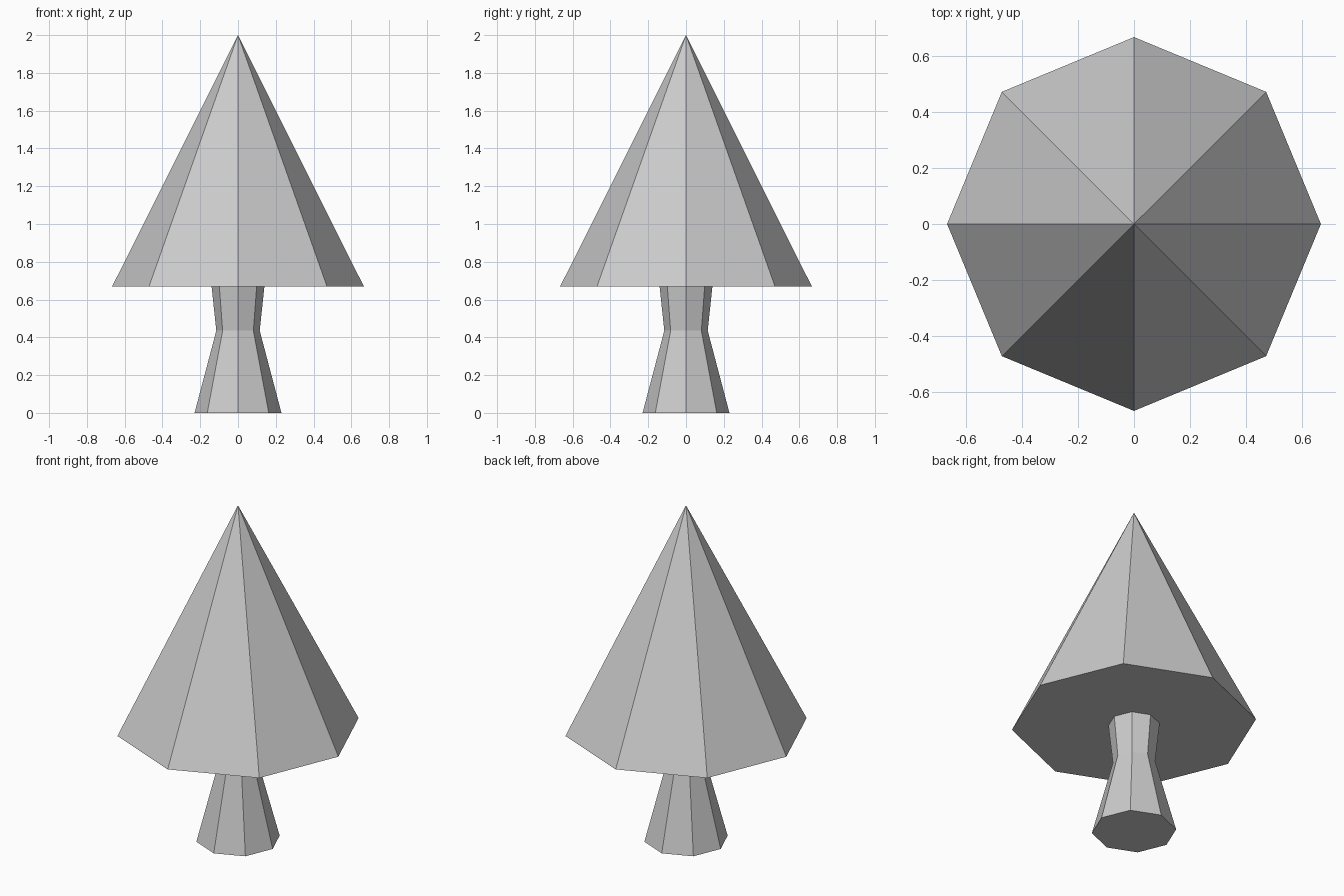
import bpy
import bmesh
from math import cos, sin, tau

if "Cube" in bpy.data.objects:
    bpy.data.objects.remove(bpy.data.objects["Cube"])

SIDES = 8

grey = bpy.data.materials.new("plain grey")
grey.use_nodes = True
colour = (0.6, 0.6, 0.6, 1)
grey.diffuse_color = colour
grey.node_tree.nodes["Principled BSDF"].inputs["Base Color"].default_value = colour


def lathe(name, profile):
    """Flat-sided solid from (radius, height) rings; radius 0 makes a point."""
    bm = bmesh.new()
    rings = []
    for r, z in profile:
        count = SIDES if r else 1
        rings.append([bm.verts.new((r * cos(tau * i / SIDES), r * sin(tau * i / SIDES), z))
                      for i in range(count)])
    for low, high in zip(rings, rings[1:]):
        for i in range(SIDES):
            j = (i + 1) % SIDES
            top = [high[j], high[i]] if len(high) > 1 else [high[0]]
            bm.faces.new([low[i], low[j]] + top)
    # Close the open ends
    bm.faces.new(rings[0][::-1])
    if len(rings[-1]) > 1:
        bm.faces.new(rings[-1])
    mesh = bpy.data.meshes.new(name)
    bm.to_mesh(mesh)
    bm.free()
    mesh.materials.append(grey)
    obj = bpy.data.objects.new(name, mesh)
    bpy.context.collection.objects.link(obj)
    return obj


# Waisted trunk, flaring at the foot and slightly at the top
lathe("trunk", [(0.23, 0), (0.115, 0.435), (0.14, 0.672)])

# Pointed foliage
lathe("foliage", [(0.666, 0.67), (0, 2)])
